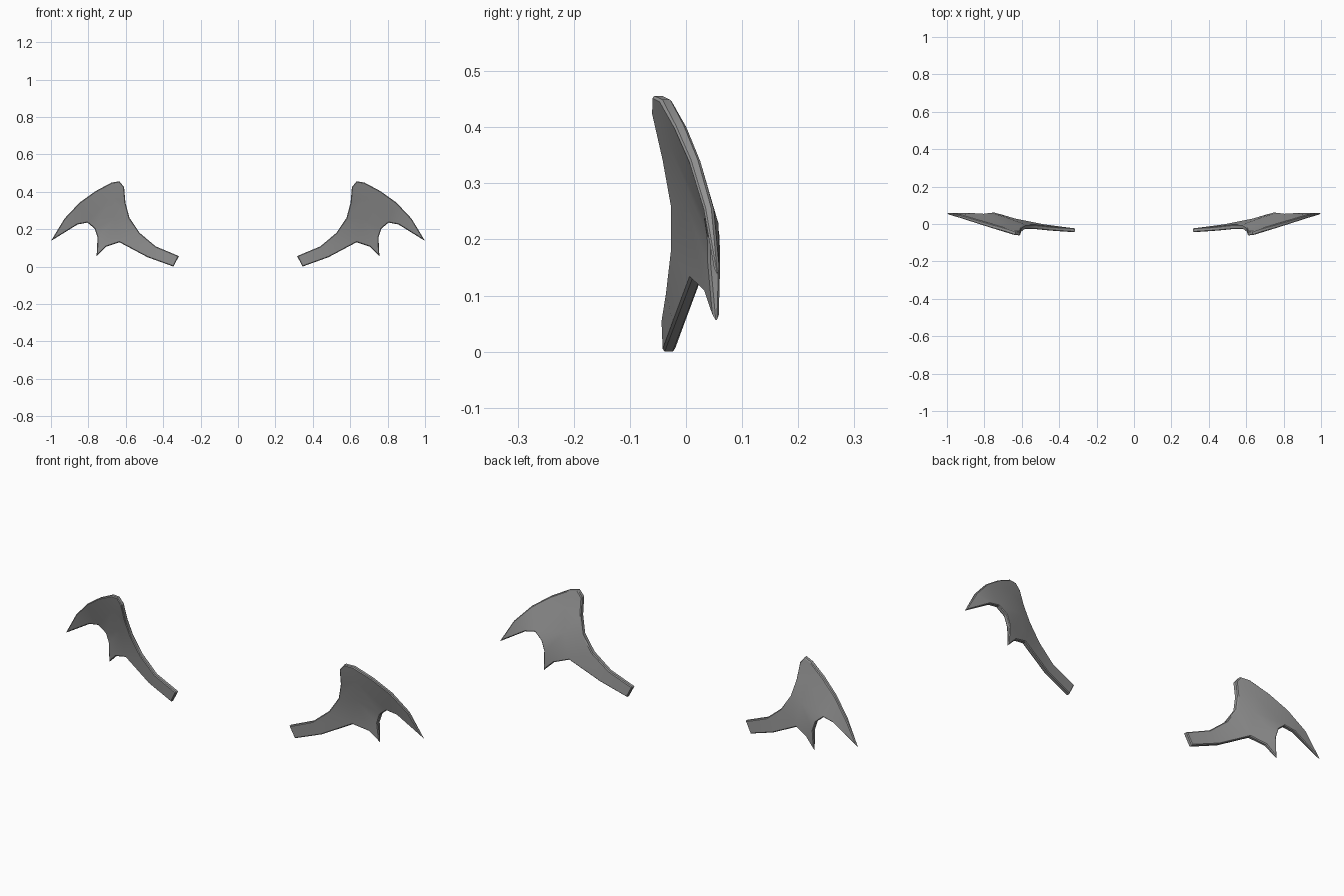
import bpy, bmesh, math

if "Cube" in bpy.data.objects:
    bpy.data.objects.remove(bpy.data.objects["Cube"])

# Wing outline points: x, z, y (mid-surface), half thickness
upper = [(.316, .056, -.033, .011), (.44, .108, -.025, .011), (.527, .181, -.016, .012),
         (.58, .26, -.016, .012), (.602, .342, -.031, .012), (.609, .425, -.050, .012),
         (.634, .456, -.050, .011), (.676, .449, -.035, .011), (.762, .403, -.011, .011),
         (.847, .342, .015, .010), (.928, .256, .040, .009)]
tip = [(1.0, .137, .056, .004)]
lower = [(.345, .0, -.031, .011), (.484, .05, -.012, .011), (.634, .130, .018, .011),
         (.705, .106, .041, .009), (.756, .056, .054, .005), (.751, .156, .051, .011),
         (.767, .203, .050, .011), (.805, .235, .045, .011), (.858, .225, .049, .010)]
middle = [(.66, .26, .014, .013), (.68, .37, -.018, .012)]

pts = upper + tip + lower + middle
T, L, M = 11, 12, 21          # index of tip, first lower point, first middle point
faces = [(0, 1, L+1, L), (1, 2, L+2, L+1), (2, 3, M, L+2), (3, 4, M+1, M),
         (4, 5, 6, M+1), (6, 7, 8, M+1), (8, 9, L+7, M+1), (M+1, L+7, L+6, M),
         (M, L+6, L+5), (M, L+5, L+3, L+2), (L+3, L+5, L+4),
         (9, 10, L+8, L+7), (10, T, L+8)]

bm = bmesh.new()
front = [bm.verts.new((x, y - t, z)) for x, z, y, t in pts]
back = [bm.verts.new((x, y + t, z)) for x, z, y, t in pts]
for f in faces:
    bm.faces.new([front[i] for i in f])
    bm.faces.new([back[i] for i in reversed(f)])

# Rim joining the front and back skins
loop = list(range(T + 1)) + list(range(L + 8, L - 1, -1))
rim = []
for a, b in zip(loop, loop[1:] + loop[:1]):
    bm.faces.new((front[a], front[b], back[b], back[a]))
    rim += [bm.edges.get((front[a], front[b])), bm.edges.get((back[a], back[b]))]
bmesh.ops.recalc_face_normals(bm, faces=bm.faces)

# Chamfer the rim
bmesh.ops.bevel(bm, geom=rim, offset=.008, segments=1, affect='EDGES', clamp_overlap=True)
bmesh.ops.recalc_face_normals(bm, faces=bm.faces)

mesh = bpy.data.meshes.new("wing_pair")
bm.to_mesh(mesh)
bm.free()
wings = bpy.data.objects.new("wing_pair", mesh)
bpy.context.collection.objects.link(wings)
bpy.context.view_layer.objects.active = wings
wings.select_set(True)
bpy.ops.object.shade_smooth_by_angle(angle=math.radians(25))

# Dark grey finish
dark = bpy.data.materials.new("dark_grey")
dark.diffuse_color = (.3, .3, .3, 1)
dark.use_nodes = True
dark.node_tree.nodes["Principled BSDF"].inputs["Base Color"].default_value = dark.diffuse_color
mesh.materials.append(dark)

# Opposite wing
mirror = wings.modifiers.new("mirror", 'MIRROR')
mirror.use_axis[0] = True
